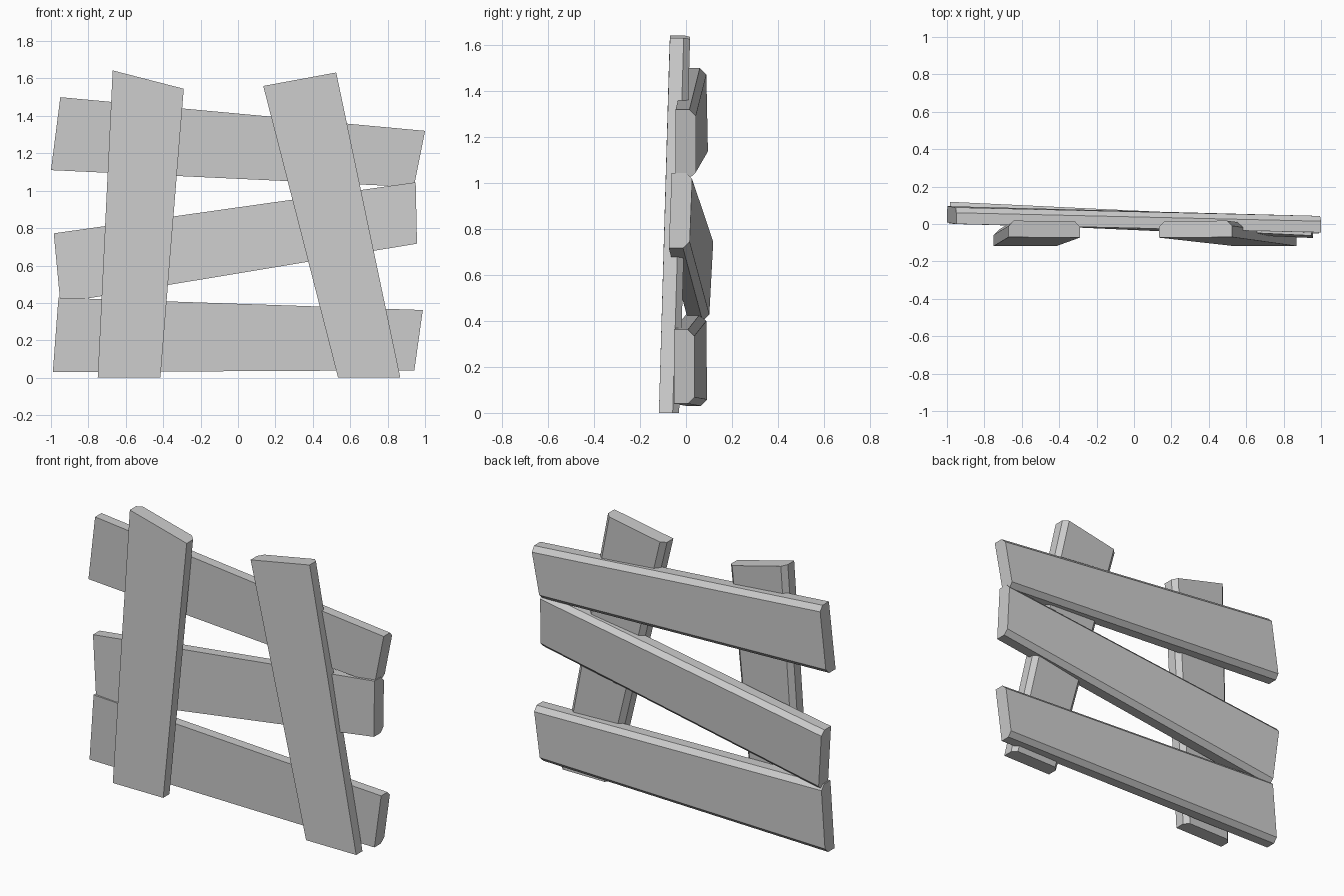
import bpy
import bmesh
from mathutils import Vector

cube = bpy.data.objects.get("Cube")
if cube:
    bpy.data.objects.remove(cube, do_unlink=True)

# Single flat grey
grey = bpy.data.materials.new("plain_grey")
grey.use_nodes = True
colour = (0.6, 0.6, 0.6, 1)
grey.diffuse_color = colour
bsdf = next(n for n in grey.node_tree.nodes if n.type == 'BSDF_PRINCIPLED')
bsdf.inputs["Base Color"].default_value = colour

CHAMFER = 0.028


def end_section(bm, a, b, thick):
    """Cross-section between front corners a and b, long back edges chamfered."""
    a, b = Vector(a), Vector(b)
    inset = (b - a).normalized() * CHAMFER
    back = Vector((0, thick, 0))
    side = Vector((0, thick - CHAMFER, 0))
    pts = [a, a + side, a + inset + back, b - inset + back, b + side, b]
    return [bm.verts.new(p) for p in pts]


def plank(name, start, end, thick):
    """Loft a board from one end section to the other."""
    bm = bmesh.new()
    s = end_section(bm, *start, thick)
    e = end_section(bm, *end, thick)
    bm.faces.new(s)
    bm.faces.new(e)
    for i in range(len(s)):
        j = (i + 1) % len(s)
        bm.faces.new((s[i], s[j], e[j], e[i]))
    bmesh.ops.recalc_face_normals(bm, faces=bm.faces)
    mesh = bpy.data.meshes.new(name)
    bm.to_mesh(mesh)
    bm.free()
    mesh.materials.append(grey)
    obj = bpy.data.objects.new(name, mesh)
    bpy.context.collection.objects.link(obj)


# Leaning uprights: front corners at the foot, then at the top
plank("right_upright",
      ((-0.75, -0.118, 0), (-0.415, -0.118, 0)),
      ((-0.67, -0.07, 1.643), (-0.29, -0.073, 1.545)), 0.088)
plank("left_upright",
      ((0.535, -0.118, 0), (0.868, -0.118, 0)),
      ((0.135, -0.073, 1.56), (0.525, -0.07, 1.632)), 0.088)

# Crooked rails: lower and upper front corners at each end
plank("top_rail",
      ((-1, 0.008, 1.11), (-0.95, 0.0, 1.5)),
      ((0.94, -0.045, 1.02), (1, -0.045, 1.32)), 0.088)
plank("middle_rail",
      ((-0.95, 0.01, 0.4), (-0.985, 0.03, 0.772)),
      ((0.957, -0.075, 0.717), (0.95, -0.062, 1.045)), 0.09)
plank("bottom_rail",
      ((-0.99, 0.004, 0.03), (-0.96, -0.0, 0.428)),
      ((0.943, -0.052, 0.04), (0.988, -0.052, 0.362)), 0.088)
